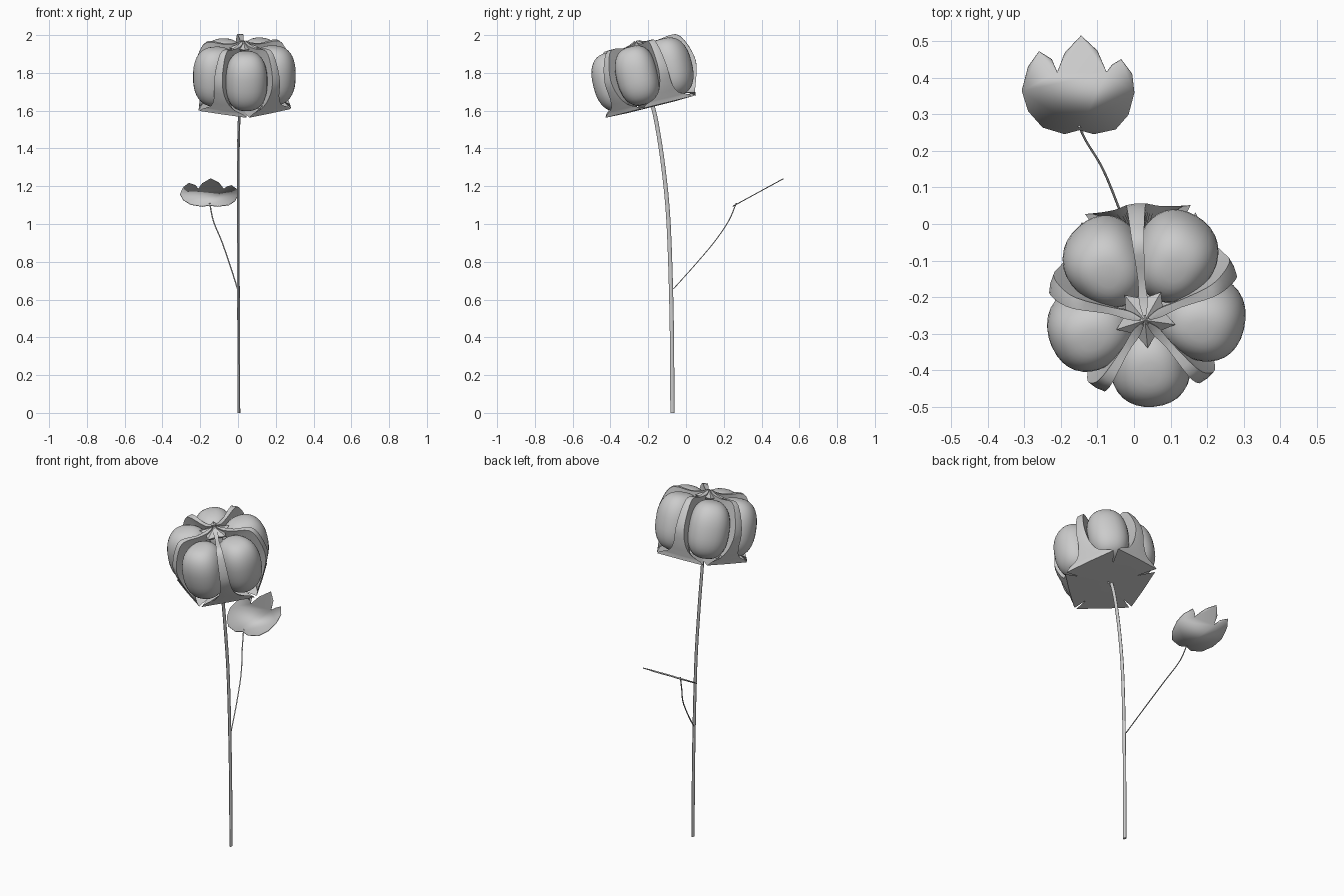
import bpy, bmesh, math
from mathutils import Vector, Matrix

if "Cube" in bpy.data.objects:
    bpy.data.objects.remove(bpy.data.objects["Cube"])

# Local frame of the boll: leans toward the front
BOLL = Matrix.Translation((0.03, -0.18, 1.632)) @ Matrix.Rotation(math.radians(14), 4, 'X')


def finish(bm, name, angle=35):
    bmesh.ops.recalc_face_normals(bm, faces=bm.faces)
    me = bpy.data.meshes.new(name)
    bm.to_mesh(me)
    bm.free()
    ob = bpy.data.objects.new(name, me)
    bpy.context.collection.objects.link(ob)
    bpy.ops.object.select_all(action='DESELECT')
    ob.select_set(True)
    bpy.context.view_layer.objects.active = ob
    bpy.ops.object.shade_smooth_by_angle(angle=math.radians(angle))
    return ob


def loft(bm, rings):
    rows = [[bm.verts.new(p) for p in ring] for ring in rings]
    n = len(rows[0])
    for a, b in zip(rows, rows[1:]):
        for i in range(n):
            bm.faces.new((a[i], a[(i + 1) % n], b[(i + 1) % n], b[i]))
    bm.faces.new(rows[0])
    bm.faces.new(rows[-1])


def smooth_path(pts, steps=4):
    # Catmull-Rom interpolation of any tuple list
    v = [Vector(p) for p in pts]
    v = [2 * v[0] - v[1]] + v + [2 * v[-1] - v[-2]]
    out = []
    for i in range(1, len(v) - 2):
        for s in range(steps):
            t = s / steps
            a, b, c, d = v[i - 1:i + 3]
            out.append(0.5 * (2 * b + (c - a) * t + (2 * a - 5 * b + 4 * c - d) * t * t
                              + (3 * b - a - 3 * c + d) * t ** 3))
    return out + [v[-2]]


def tube(name, pts, rx, ry, sides=8):
    bm = bmesh.new()
    rings = []
    for p in smooth_path(pts):
        rings.append([(p.x + rx * math.cos(2 * math.pi * k / sides),
                       p.y + ry * math.sin(2 * math.pi * k / sides), p.z) for k in range(sides)])
    loft(bm, rings)
    return finish(bm, name, 60)


# Stem and leaf stalk
tube("stem", [(0.005, -0.072, 0), (0.003, -0.076, 0.5), (0.001, -0.092, 1.0),
              (0.001, -0.12, 1.3), (0.005, -0.155, 1.53), (0.012, -0.18, 1.64)], 0.007, 0.011)
tube("leaf_stalk", [(-0.002, -0.068, 0.655), (-0.04, 0.04, 0.775), (-0.085, 0.15, 0.905),
                    (-0.13, 0.225, 1.015), (-0.15, 0.267, 1.112)], 0.0035, 0.0035, 6)

# Three-lobed leaf blade on a sloping plane
outline = [(-0.15, 0.258), (-0.19, 0.247), (-0.25, 0.265), (-0.29, 0.31), (-0.307, 0.365),
           (-0.29, 0.43), (-0.26, 0.472), (-0.225, 0.45), (-0.21, 0.415), (-0.19, 0.467),
           (-0.145, 0.515), (-0.1, 0.473), (-0.075, 0.415), (-0.06, 0.435), (-0.035, 0.45),
           (-0.005, 0.41), (0.001, 0.36), (-0.015, 0.3), (-0.05, 0.26), (-0.11, 0.247)]
bm = bmesh.new()
bm.faces.new([bm.verts.new((x, y, 1.095 + 0.545 * (y - 0.25))) for x, y in outline])
leaf = finish(bm, "leaf_blade")
mod = leaf.modifiers.new("thickness", 'SOLIDIFY')
mod.thickness = 0.005
mod.offset = 0


# Five puffy cotton lobes
def power(v, e):
    return math.copysign(abs(v) ** e, v)


for i in range(5):
    bm = bmesh.new()
    bmesh.ops.create_uvsphere(bm, u_segments=32, v_segments=20, radius=1)
    turn = Matrix.Rotation(math.radians(59 + 72 * i), 4, 'Z')
    for v in bm.verts:
        x, y, z = v.co
        rho = math.hypot(x, y)
        k = power(rho, 0.78) / rho if rho > 1e-5 else 0
        x, y, z = x * k, y * k, power(z, 0.85)
        x, y = power(x, 0.92), power(y, 0.92)
        wide = 0.118 * (0.93 + 0.09 * x)
        v.co = BOLL @ turn @ Vector((0.157 + 0.122 * x, wide * y, 0.168 + 0.158 * z))
    finish(bm, "cotton_lobe_%d" % (i + 1), 80)

# Five husk segments: wide base plate folding up into a narrow fin between lobes
# station: radius, height, half width, inner-edge radius, inner-edge height
lower = [(0.004, -0.012, 0.003, 0.004, -0.004), (0.12, -0.012, 0.086, 0.12, 0.0),
         (0.225, -0.008, 0.145, 0.215, 0.008)]
upper = [(0.228, 0.008, 0.125, 0.18, 0.02), (0.24, 0.035, 0.065, 0.15, 0.04),
         (0.262, 0.09, 0.035, 0.14, 0.09), (0.28, 0.17, 0.026, 0.13, 0.17),
         (0.258, 0.265, 0.021, 0.11, 0.25), (0.21, 0.332, 0.016, 0.09, 0.28),
         (0.11, 0.325, 0.01, 0.06, 0.28), (0.05, 0.332, 0.012, 0.035, 0.28),
         (0.012, 0.348, 0.004, 0.012, 0.3)]
for i in range(5):
    bm = bmesh.new()
    turn = Matrix.Rotation(math.radians(95 + 72 * i), 4, 'Z')
    scale = 1.0 if i == 0 else 0.94
    rings = []
    for r, h, w, ri, hi in lower + list(smooth_path(upper, 3)):
        w = max(w, 0.002)
        ring = [(r * scale, -w, h), (r * scale + 0.003, 0, h), (r * scale, w, h), (ri, 0.003, hi), (ri, -0.003, hi)]
        rings.append([BOLL @ turn @ Vector(p) for p in ring])
    loft(bm, rings)
    finish(bm, "husk_segment_%d" % (i + 1), 35)

# Small pointed crown in the middle of the top
for i in range(5):
    bm = bmesh.new()
    turn = Matrix.Rotation(math.radians(59 + 72 * i), 4, 'Z')
    pts = [(0.0, 0, 0.345), (0.045, -0.03, 0.315), (0.085, 0, 0.318), (0.045, 0.03, 0.315), (0.03, 0, 0.28)]
    t, a, b, c, d = [bm.verts.new(BOLL @ turn @ Vector(p)) for p in pts]
    for f in ((t, a, b), (t, b, c), (d, b, a), (d, c, b), (t, c, d), (t, d, a)):
        bm.faces.new(f)
    finish(bm, "crown_tip_%d" % (i + 1))
